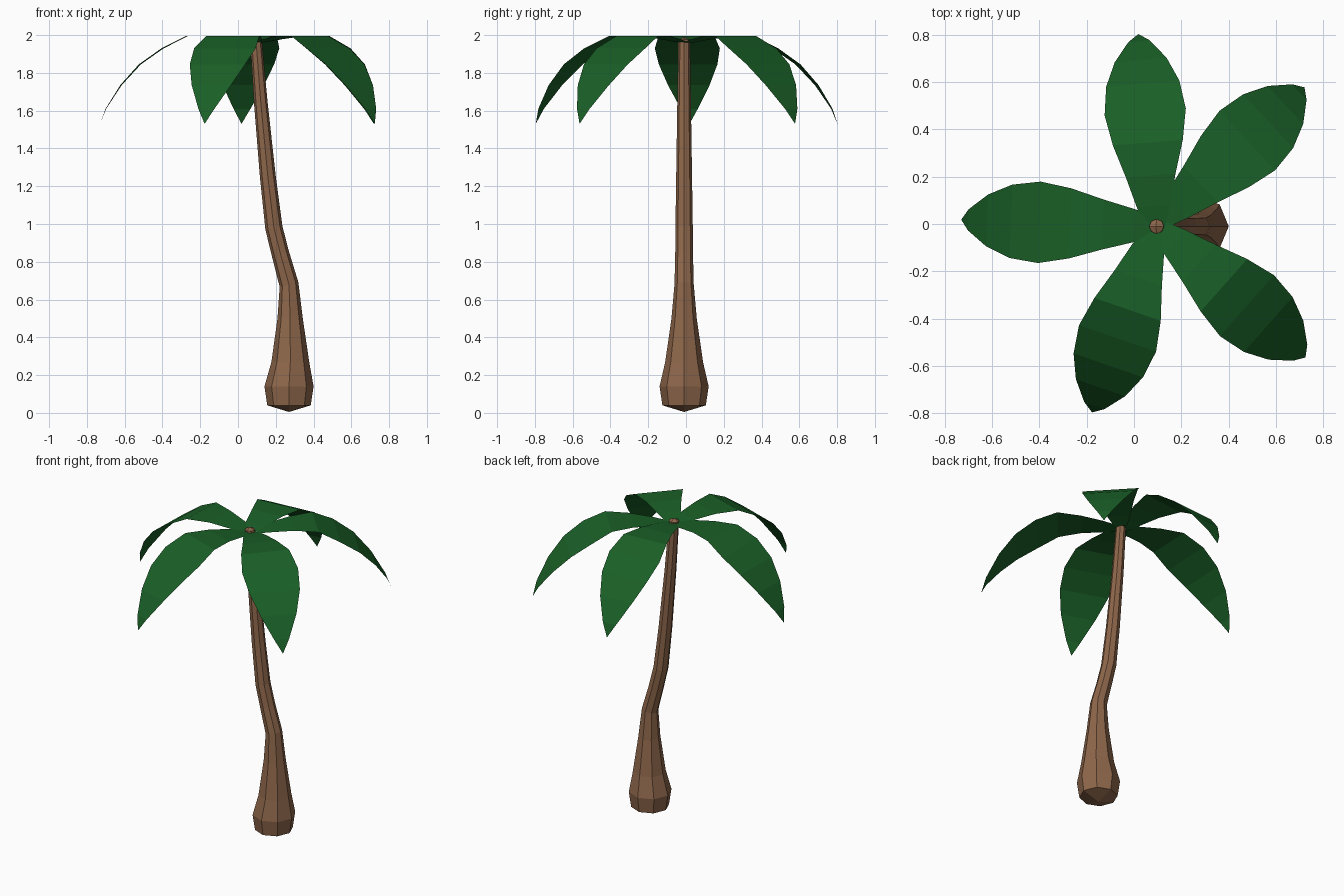
import bpy
from math import cos, sin, pi, radians

if "Cube" in bpy.data.objects:
    bpy.data.objects.remove(bpy.data.objects["Cube"])


def material(name, color):
    m = bpy.data.materials.new(name)
    m.diffuse_color = (*color, 1)
    m.use_nodes = True
    m.node_tree.nodes["Principled BSDF"].inputs["Base Color"].default_value = m.diffuse_color
    return m


def add_mesh(name, verts, faces, mat):
    me = bpy.data.meshes.new(name)
    me.from_pydata(verts, [], faces)
    me.materials.append(mat)
    me.update()
    ob = bpy.data.objects.new(name, me)
    bpy.context.collection.objects.link(ob)
    return ob


bark = material("bark", (0.27, 0.135, 0.07))
green = material("leaf_green", (0.01, 0.115, 0.02))

# Trunk: eight-sided rings (centre x, z, radius, tilt) along a bent path
SIDES, Y = 8, -0.01
rings = [(0.27, 0.04, 0.115, 0), (0.27, 0.14, 0.13, 0), (0.277, 0.27, 0.10, 0),
         (0.276, 0.50, 0.067, 0), (0.27, 0.68, 0.051, 0.25),
         (0.225, 0.84, 0.047, 0.3), (0.19, 0.98, 0.046, 0.2),
         (0.158, 1.25, 0.042, 0.1), (0.12, 1.65, 0.036, 0.1), (0.095, 1.975, 0.031, 0.05)]
verts, faces = [], []
for cx, z, r, tilt in rings:
    for k in range(SIDES):
        a = 2 * pi * k / SIDES
        verts.append((cx + r * cos(a) * cos(tilt), Y + r * sin(a), z + r * cos(a) * sin(tilt)))
for i in range(len(rings) - 1):
    for k in range(SIDES):
        a, b = i * SIDES + k, i * SIDES + (k + 1) % SIDES
        faces.append((a, b, b + SIDES, a + SIDES))

# Shallow pointed caps of four quads each
bottom, top = len(verts), len(verts) + 1
verts += [(0.27, Y, 0.005), (0.093, Y, 1.99)]
last = (len(rings) - 1) * SIDES
for k in range(0, SIDES, 2):
    n, n2 = k + 1, (k + 2) % SIDES
    faces.append((bottom, n2, n, k))
    faces.append((top, last + k, last + n, last + n2))
add_mesh("trunk", verts, faces, bark)

# Leaf profile: distance outward, height, half width
profile = [(0.0, 1.962, 0.04), (0.09, 1.978, 0.07), (0.22, 1.995, 0.105),
           (0.36, 1.995, 0.148), (0.49, 1.93, 0.172), (0.61, 1.845, 0.155),
           (0.71, 1.735, 0.11), (0.79, 1.61, 0.045)]
tip = (0.82, 1.53)


def leaf(name, angle, ox, oy):
    c, s = cos(radians(angle)), sin(radians(angle))
    vs = [(ox + d * c - w * e * s, oy + d * s + w * e * c, z)
          for d, z, w in profile for e in (-1, 1)]
    vs.append((ox + tip[0] * c, oy + tip[0] * s, tip[1]))
    n = len(profile)
    fs = [(2 * i, 2 * i + 2, 2 * i + 3, 2 * i + 1) for i in range(n - 1)]
    fs.append((2 * n - 2, 2 * n, 2 * n - 1))
    add_mesh(name, vs, fs, green)


# Five drooping leaves around the crown
crown = [(178, 0.09, -0.01), (95, 0.09, -0.015), (43, 0.12, 0.018),
         (-41.5, 0.11, -0.02), (-109, 0.09, -0.02)]
for i, (angle, ox, oy) in enumerate(crown):
    leaf(f"leaf_{i + 1}", angle, ox, oy)
